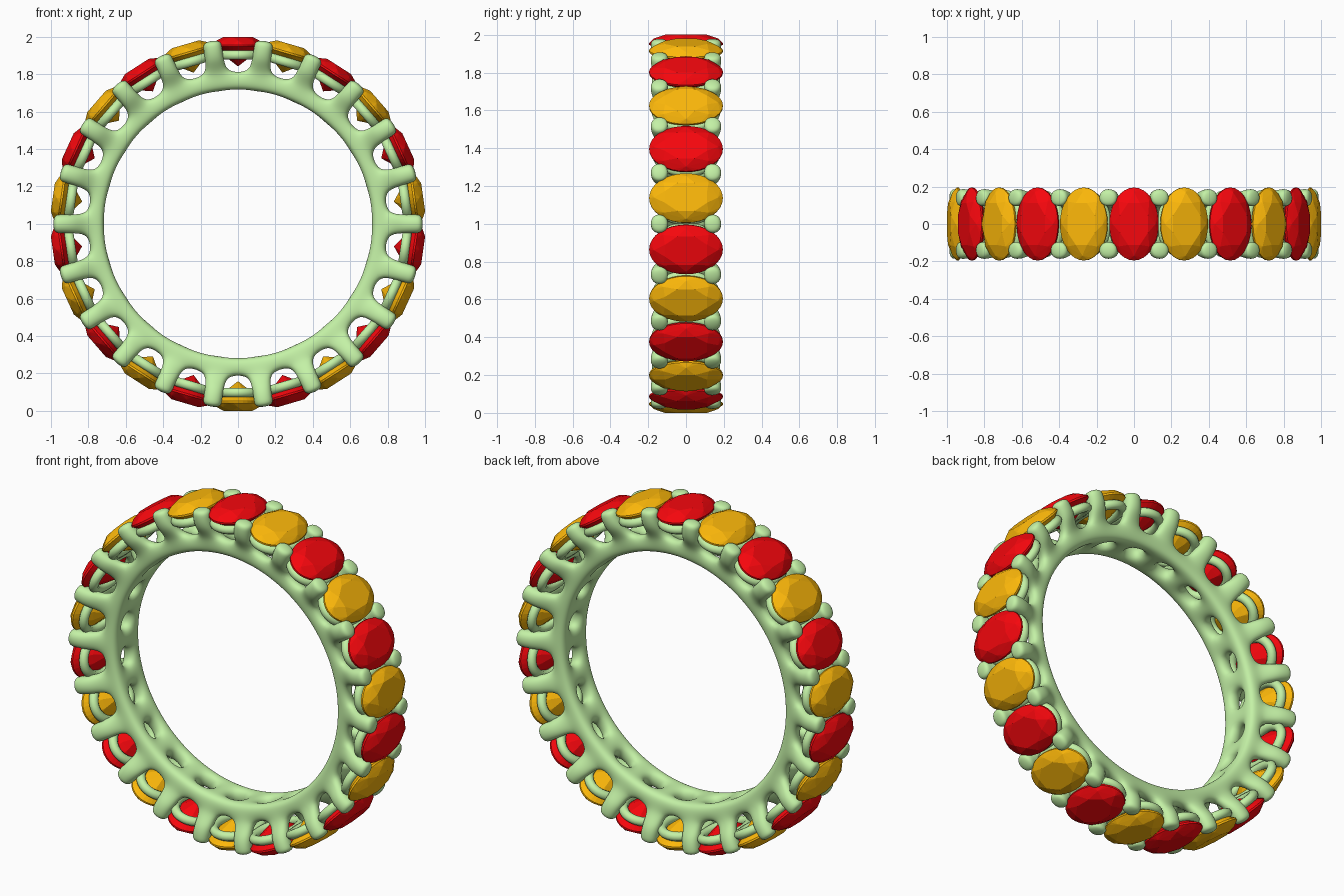
import bpy, bmesh, math
from mathutils import Matrix

if "Cube" in bpy.data.objects:
    bpy.data.objects.remove(bpy.data.objects["Cube"])

N = 22                       # stones around the ring
PITCH = 2 * math.pi / N


def material(name, rgb):
    m = bpy.data.materials.new(name)
    m.diffuse_color = (*rgb, 1)
    m.use_nodes = True
    m.node_tree.nodes["Principled BSDF"].inputs["Base Color"].default_value = m.diffuse_color
    return m


def add_object(name, mesh, mat=None):
    ob = bpy.data.objects.new(name, mesh)
    bpy.context.collection.objects.link(ob)
    if mat:
        mesh.materials.append(mat)
    return ob


def place(ob, k):
    # Local z points outward; station k is counted from the top of the ring
    ob.matrix_world = Matrix.Translation((0, 0, 1)) @ Matrix.Rotation(k * PITCH, 4, 'Y')


metal = material("pale_green", (0.55, 0.88, 0.38))
red = material("red", (0.92, 0.002, 0.004))
amber = material("amber", (0.98, 0.48, 0.003))


# Narrow band with a small window under each stone and splayed prongs between
def build_band():
    bm = bmesh.new()
    rows = (-0.125, -0.045, 0.045, 0.125)
    half = 0.075             # half angle of the prong column
    angles = []
    for k in range(N):
        mid = (k + 0.5) * PITCH
        angles += [mid - half, mid + half]

    def vert(r, a, y):
        return bm.verts.new((r * math.sin(a), y, 1 + r * math.cos(a)))

    inner, outer = [], []
    for a in angles:
        r1 = 0.80 + 0.015 * abs(math.cos(a))
        inner.append([vert(0.717, a, y) for y in rows])
        outer.append([vert(r1, a, y) for y in rows])
    cols = len(angles)
    for i in range(cols):
        j = (i + 1) % cols
        is_prong = i % 2 == 0
        for s in range(3):
            if s == 1 and not is_prong:          # window walls
                for e in (1, 2):
                    bm.faces.new((inner[i][e], inner[j][e], outer[j][e], outer[i][e]))
                continue
            if s == 1:                           # bridge end walls
                for c in (i, j):
                    bm.faces.new((inner[c][1], inner[c][2], outer[c][2], outer[c][1]))
            bm.faces.new((inner[i][s], inner[j][s], inner[j][s + 1], inner[i][s + 1]))
            top = [outer[i][s], outer[j][s], outer[j][s + 1], outer[i][s + 1]]
            if is_prong and s != 1:              # prong grown outward in steps
                mid = (i // 2 + 0.5) * PITCH
                for r, w, near, far in ((0.88, 0.054, 0.088, 0.18),
                                        (0.95, 0.054, 0.093, 0.193),
                                        (0.992, 0.052, 0.09, 0.187)):
                    d = w / r
                    ys = (-far, -near) if s == 0 else (near, far)
                    new = [vert(r, mid - d, ys[0]), vert(r, mid + d, ys[0]),
                           vert(r, mid + d, ys[1]), vert(r, mid - d, ys[1])]
                    for q in range(4):
                        p = (q + 1) % 4
                        bm.faces.new((top[q], top[p], new[p], new[q]))
                    top = new
            bm.faces.new(top)
        for e in (0, 3):                         # front and back edges
            bm.faces.new((inner[i][e], inner[j][e], outer[j][e], outer[i][e]))
    bmesh.ops.recalc_face_normals(bm, faces=bm.faces)
    for f in bm.faces:
        f.smooth = True
    me = bpy.data.meshes.new("band_with_prongs")
    bm.to_mesh(me)
    bm.free()
    ob = add_object("band_with_prongs", me, metal)
    ob.modifiers.new("Smooth", 'SUBSURF').levels = 3
    ob.modifiers["Smooth"].render_levels = 3


# Oval seat rail beneath a stone
def seat_mesh():
    bm = bmesh.new()
    n, m, tube = 40, 10, 0.026
    rings = []
    for i in range(n):
        a = 2 * math.pi * i / n
        ring = []
        for j in range(m):
            b = 2 * math.pi * j / m
            o = tube * math.cos(b)
            ring.append(bm.verts.new(((0.112 + o) * math.cos(a), (0.155 + o) * math.sin(a),
                                      0.902 + tube * math.sin(b))))
        rings.append(ring)
    for i in range(n):
        p, q = rings[i], rings[(i + 1) % n]
        for j in range(m):
            k = (j + 1) % m
            bm.faces.new((p[j], q[j], q[k], p[k])).smooth = True
    me = bpy.data.meshes.new("seat_rail")
    bm.to_mesh(me)
    bm.free()
    me.materials.append(metal)
    return me


# Faceted oval stone: hull of table, crown, girdle, pavilion and culet
def stone_mesh(name, mat):
    bm = bmesh.new()
    # (point count, size, height, turn)
    for n, s, h, turn in ((8, 0.62, 1.0, 0.5), (8, 0.87, 0.98, 0), (32, 1, 0.957, 0),
                          (32, 1, 0.947, 0), (8, 0.5, 0.888, 0.5), (1, 0, 0.842, 0)):
        for i in range(n):
            a = 2 * math.pi * (i + turn) / n
            bm.verts.new((0.132 * s * math.cos(a), 0.195 * s * math.sin(a), h))
    bmesh.ops.convex_hull(bm, input=bm.verts)
    bmesh.ops.recalc_face_normals(bm, faces=bm.faces)
    me = bpy.data.meshes.new(name)
    bm.to_mesh(me)
    bm.free()
    me.materials.append(mat)
    return me


build_band()
seat = seat_mesh()
stones = (stone_mesh("red_stone", red), stone_mesh("amber_stone", amber))
for k in range(N):
    place(add_object("seat_rail", seat), k)
    place(add_object(stones[k % 2].name, stones[k % 2]), k)
